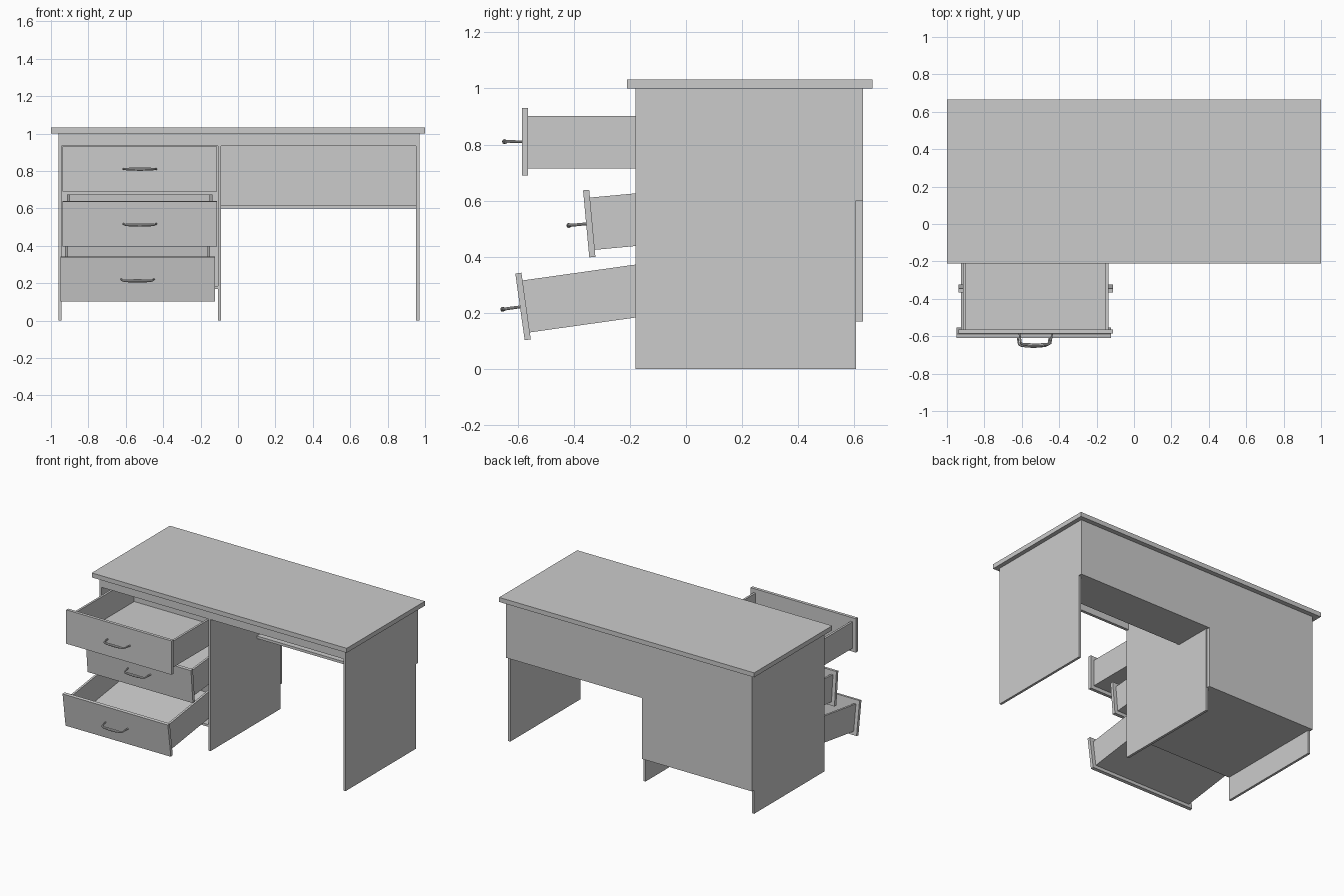
import bpy
from math import radians
from mathutils import Matrix

if "Cube" in bpy.data.objects:
    bpy.data.objects.remove(bpy.data.objects["Cube"])


def box(name, x, y, z, matrix=None):
    """Board spanning the given (min, max) ranges."""
    bpy.ops.mesh.primitive_cube_add(size=1)
    ob = bpy.context.object
    ob.name = name
    spans = (x, y, z)
    size = [b - a for a, b in spans]
    mid = [(a + b) / 2 for a, b in spans]
    ob.data.transform(Matrix.Translation(mid) @ Matrix.Diagonal((*size, 1)))
    if matrix:
        ob.matrix_world = matrix
    return ob


def handle(name, matrix):
    """Bowed pull, thicker in the middle of its grip."""
    path = [(-0.088, 0.003, .55), (-0.079, -0.052, .6), (-0.068, -0.058, .75),
            (-0.035, -0.061, .95), (0, -0.062, 1.0), (0.035, -0.061, .95),
            (0.068, -0.058, .75), (0.079, -0.052, .6), (0.088, 0.003, .55)]
    cu = bpy.data.curves.new(name, 'CURVE')
    cu.dimensions = '3D'
    cu.bevel_depth = 0.009
    cu.bevel_resolution = 2
    cu.use_fill_caps = True
    sp = cu.splines.new('POLY')
    sp.points.add(len(path) - 1)
    for p, (x, y, r) in zip(sp.points, path):
        p.co = (x, y, 0, 1)
        p.radius = r
    ob = bpy.data.objects.new(name, cu)
    bpy.context.collection.objects.link(ob)
    ob.matrix_world = matrix
    bpy.ops.object.select_all(action='DESELECT')
    ob.select_set(True)
    bpy.context.view_layer.objects.active = ob
    bpy.ops.object.convert(target='MESH')
    bpy.ops.object.shade_smooth_by_angle(angle=radians(40))


def drawer(name, x, y, z, tilt):
    """Open drawer; origin at the middle of the outer front face."""
    m = Matrix.Translation((x, y, z)) @ Matrix.Rotation(radians(tilt), 4, 'X')
    w, t, depth, lo, hi = 0.388, 0.015, 0.72, -0.095, 0.092
    box(name + "_front", (-0.413, 0.413), (0, 0.022), (-0.12, 0.12), m)
    box(name + "_left_side", (-w, -w + t), (0.022, depth), (lo, hi), m)
    box(name + "_right_side", (w - t, w), (0.022, depth), (lo, hi), m)
    box(name + "_back", (-w + t, w - t), (depth - t, depth), (lo, hi), m)
    box(name + "_floor", (-w + t, w - t), (0.022, depth - t), (lo, lo + t), m)
    handle(name + "_handle", m)


# Desktop
box("desktop", (-1, 1), (-0.21, 0.665), (1.0, 1.032))

# Upright panels
box("left_panel", (-0.96, -0.943), (-0.18, 0.607), (0, 1))
box("middle_panel", (-0.107, -0.09), (-0.18, 0.607), (0, 0.933))
box("middle_panel_top", (-0.107, -0.09), (-0.16, 0.607), (0.933, 1))
box("right_panel", (0.953, 0.97), (-0.18, 0.607), (0, 1))

# Back panels, front rail, knee shelf and cabinet floor
box("cabinet_back", (-0.96, -0.098), (0.607, 0.632), (0.168, 1))
box("modesty_panel", (-0.098, 0.97), (0.607, 0.632), (0.6, 1))
box("front_rail", (-0.943, 0.953), (-0.18, -0.16), (0.933, 1))
box("knee_shelf", (-0.09, 0.953), (0.34, 0.607), (0.6, 0.618))
box("cabinet_floor", (-0.943, -0.107), (-0.18, 0.607), (0.168, 0.184))

# Drawers, pulled out by different amounts, the lower two sagging
drawer("top_drawer", -0.525, -0.585, 0.81, 0)
drawer("middle_drawer", -0.525, -0.356, 0.517, 5.3)
drawer("bottom_drawer", -0.537, -0.592, 0.221, 8)
